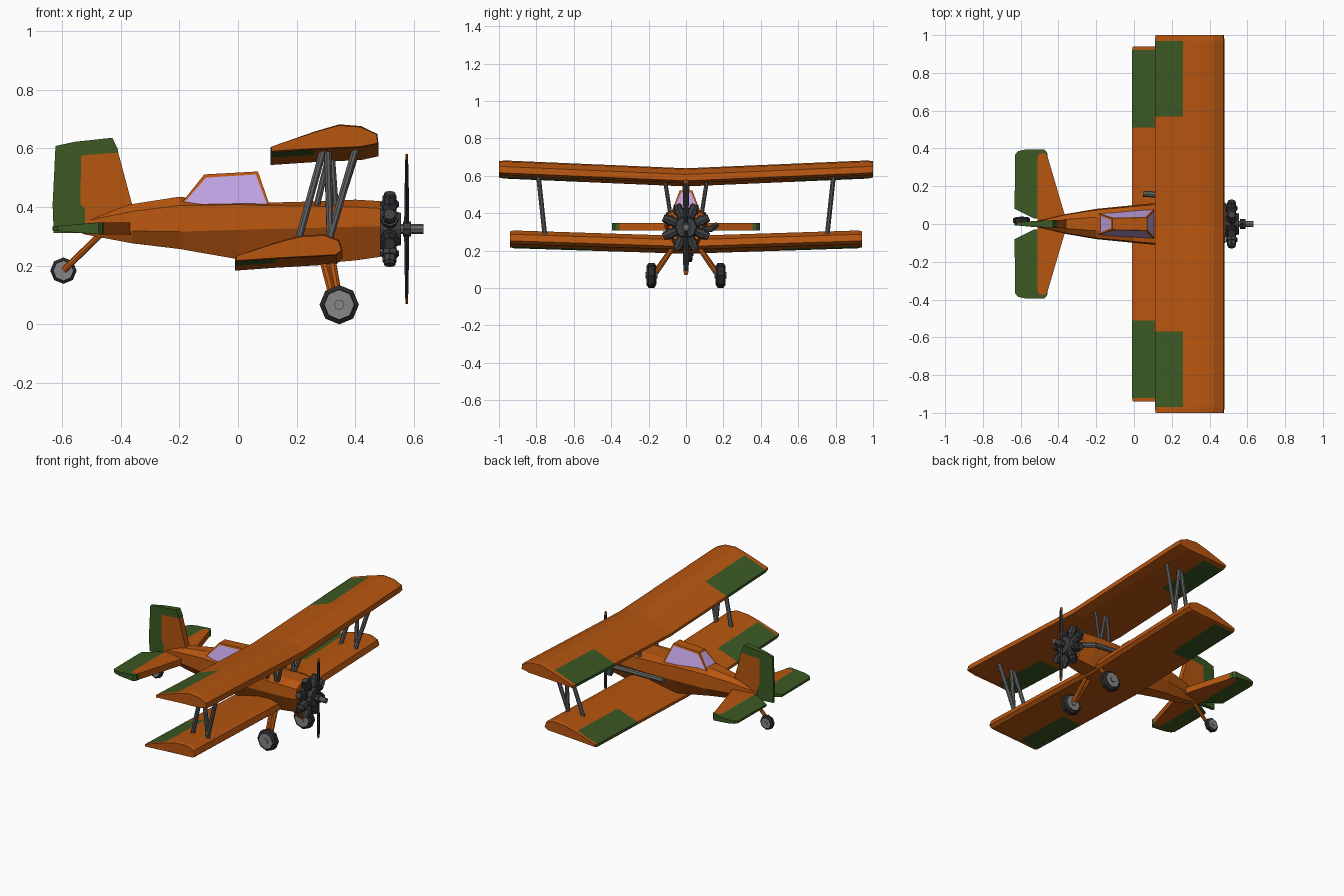
import bpy, bmesh, math
from mathutils import Vector, Matrix

if "Cube" in bpy.data.objects:
    bpy.data.objects.remove(bpy.data.objects["Cube"])

def mat(name, r, g, b):
    m = bpy.data.materials.new(name)
    m.diffuse_color = (r, g, b, 1)
    m.use_nodes = True
    m.node_tree.nodes["Principled BSDF"].inputs["Base Color"].default_value = m.diffuse_color
    return m

ORANGE = mat("orange paint", .47, .092, .005)
GREEN = mat("green paint", .044, .1, .017)
GLASS = mat("lavender glass", .52, .36, .75)
GREY = mat("strut grey", .14, .14, .145)
HUB = mat("hub grey", .24, .24, .24)
ENGINE = mat("engine dark grey", .045, .048, .052)
TYRE = mat("tyre black", .024, .024, .025)

def finish(name, bm, *mats):
    bmesh.ops.recalc_face_normals(bm, faces=bm.faces)
    me = bpy.data.meshes.new(name)
    bm.to_mesh(me)
    bm.free()
    for m in mats:
        me.materials.append(m)
    ob = bpy.data.objects.new(name, me)
    bpy.context.collection.objects.link(ob)
    return ob

def loft(rings):
    """Skin a list of closed rings and cap both ends."""
    bm = bmesh.new()
    vs = [[bm.verts.new(p) for p in r] for r in rings]
    n = len(vs[0])
    for a, b in zip(vs, vs[1:]):
        for i in range(n):
            bm.faces.new((a[i], a[(i + 1) % n], b[(i + 1) % n], b[i]))
    bm.faces.new(vs[0])
    bm.faces.new(vs[-1])
    return bm

def rod(name, a, b, r, m, sides=8, r2=None):
    a, b = Vector(a), Vector(b)
    bm = bmesh.new()
    q = (b - a).to_track_quat('Z', 'Y').to_matrix().to_4x4()
    bmesh.ops.create_cone(bm, cap_ends=True, segments=sides, radius1=r, radius2=r if r2 is None else r2,
                          depth=(b - a).length, matrix=Matrix.Translation((a + b) / 2) @ q)
    return finish(name, bm, m)

def plate(name, pts, half, place, m):
    """Flat outline with thickness half(x) either side; place maps (u, v, t) to 3D."""
    rings = [[place(u, v, s * half(u)) for u, v in pts] for s in (-1, 1)]
    return finish(name, loft(rings), m)

# wings with dihedral, rounded tips and green ailerons
def wing(name, prof, span, rise, ail_x, ail_in, ail_out):
    cx = sum(p[0] for p in prof) / len(prof)
    cz = sum(p[1] for p in prof) / len(prof)
    rings = []
    for y in (-span, -ail_out, -ail_in, 0, ail_in, ail_out, span):
        s = .9 if abs(y) == span else 1
        rings.append([(cx + (x - cx) * (.98 if s < 1 else 1), y, cz + (z - cz) * s + rise * abs(y) / span)
                      for x, z in prof])
    bm = loft(rings)
    for f in bm.faces:
        c = f.calc_center_median()
        if c.x < ail_x and ail_in < abs(c.y) < ail_out:
            f.material_index = 1
    finish(name, bm, ORANGE, GREEN)

wing("upper_wing", [(.11, .56), (.26, .615), (.345, .64), (.42, .634), (.475, .607), (.479, .573),
                    (.42, .56), (.26, .553), (.11, .543)], 1, .043, .26, .57, .97)
wing("lower_wing", [(-.01, .2), (.13, .25), (.21, .272), (.295, .278), (.345, .257), (.356, .222),
                    (.335, .205), (.13, .193), (-.01, .183)], .94, .03, .13, .51, .92)

# fuselage: x, half width, top, shoulder, middle, bottom
secs = [(-.53, .012, .355, .35, .33, .308), (-.36, .053, .41, .385, .318, .276), (-.2, .08, .435, .405, .316, .257),
        (0, .1, .415, .408, .322, .222), (.11, .11, .415, .405, .325, .213), (.3, .115, .42, .402, .33, .209),
        (.4, .112, .425, .4, .333, .218), (.485, .1, .42, .395, .333, .23)]
rings = []
for x, w, t, s, m, b in secs:
    half = [(.45 * w, t), (.93 * w, s), (w, m), (.5 * w, b)]
    rings.append([(x, y, z) for y, z in half] + [(x, -y, z) for y, z in reversed(half)])
finish("fuselage", loft(rings), ORANGE)

# canopy with inset windows
base = [(-.2, -.06, .405), (.11, -.08, .4), (.11, .08, .4), (-.2, .06, .405)]
top = [(-.115, -.03, .511), (.068, -.034, .521), (.068, .034, .521), (-.115, .03, .511)]
bm = loft([base, top])
bm.normal_update()
sides = [f for f in bm.faces if .42 < f.calc_center_median().z < .49]
bmesh.ops.recalc_face_normals(bm, faces=bm.faces)
bmesh.ops.inset_individual(bm, faces=sides, thickness=.013, depth=0)
for f in sides:
    f.material_index = 1
finish("canopy", bm, ORANGE, GLASS)

# tail fin and rudder
side = lambda u, v, t: (u, t, v)
thin = lambda u: .007 + .013 * min(1, max(0, (u + .632) / .15))
plate("tail_fin", [(-.537, .41), (-.535, .573), (-.527, .577), (-.408, .585), (-.36, .405), (-.36, .33), (-.52, .33),
                   (-.522, .395)], thin, side, ORANGE)
plate("rudder", [(-.537, .41), (-.535, .573), (-.527, .577), (-.408, .585), (-.41, .597), (-.428, .636), (-.557, .622),
                 (-.622, .608), (-.632, .407), (-.628, .312), (-.522, .312), (-.522, .395)], thin, side, GREEN)

# tailplane halves with green elevators
for s, n in ((1, "left"), (-1, "right")):
    flat = lambda u, v, t: (u, s * v, .327 + t)
    plate(n + "_tailplane", [(-.355, 0), (-.37, .06), (-.457, .355), (-.475, .375), (-.5, .372), (-.51, .355),
                             (-.51, 0)], thin, flat, ORANGE)
    plate(n + "_elevator", [(-.51, .03), (-.51, .355), (-.5, .372), (-.475, .375), (-.457, .355), (-.46, .38),
                            (-.475, .395), (-.57, .395), (-.615, .385), (-.63, .365), (-.632, .08), (-.53, .03)],
          thin, flat, GREEN)

# wheels
def wheel(name, x, y, z, r, w):
    rings = []
    for k, t in ((.78, -.5), (1, -.3), (1, .3), (.78, .5)):
        rings.append([(x + k * r * math.cos(i * math.pi / 4), y + t * w, z + k * r * math.sin(i * math.pi / 4))
                      for i in range(8)])
    finish(name + "_tyre", loft(rings), TYRE)
    rod(name + "_rim", (x, y - w * .53, z), (x, y + w * .53, z), r * .74, HUB)
    rod(name + "_cap", (x, y - w * .65, z), (x, y + w * .65, z), r * .26, HUB)

wheel("tail_wheel", -.595, .018, .183, .045, .034)
rod("tail_wheel_leg", (-.595, 0, .183), (-.47, 0, .305), .011, ORANGE)

# landing gear, wing struts
for s, n in ((1, "left"), (-1, "right")):
    wheel(n + "_wheel", .345, s * .185, .067, .067, .05)
    rod(n + "_gear_leg_front", (.345, s * .165, .075), (.318, s * .06, .23), .014, ORANGE)
    rod(n + "_gear_leg_rear", (.325, s * .165, .085), (.288, s * .06, .23), .014, ORANGE)
    for i, (x1, x2) in enumerate(((.205, .295), (.31, .405), (.315, .305))):
        rod(f"{n}_wing_strut_{i}", (x1, s * .755, .285), (x2, s * .79, .61), .013, GREY)
    for i, (x1, x2) in enumerate(((.26, .31), (.335, .4), (.335, .32))):
        rod(f"{n}_cabin_strut_{i}", (x1, s * .08, .37), (x2, s * .112, .575), .011, GREY)

# radial engine
Z = .325
rod("crankcase", (.47, 0, Z), (.555, 0, Z), .075, ENGINE, 12, .055)
for i in range(8):
    a = (i + .5) * math.pi / 4
    d = Vector((0, math.sin(a), math.cos(a)))
    c = Vector((.517, 0, Z))
    rod(f"engine_cylinder_{i}", c + d * .05, c + d * .122, .024, ENGINE)
    rod(f"engine_fin_{i}", c + d * .082, c + d * .1, .031, ENGINE)
    rod(f"engine_head_{i}", c + d * .114, c + d * .132, .02, ENGINE)

# exhaust pipe on the left side
path = [(.5, .08, .31), (.42, .135, .315), (.05, .16, .335)]
for i in (0, 1):
    rod(f"exhaust_pipe_{i}", path[i], path[i + 1], .016, GREY)

# propeller shaft and blades with painted tips
rod("propeller_shaft", (.54, 0, Z), (.632, 0, Z), .017, GREY)
rod("propeller_hub", (.562, 0, Z), (.59, 0, Z), .026, ENGINE)
for s, n in ((1, "upper"), (-1, "lower")):
    rows = [(.01, .009, .01), (.06, .008, .012), (.14, .007, .016), (.235, .005, .014), (.255, .004, .009)]
    bm = loft([[(.575 - x, 0, Z + s * r), (.575, -w, Z + s * r), (.575 + x, 0, Z + s * r), (.575, w, Z + s * r)]
               for r, x, w in rows])
    for f in bm.faces:
        f.material_index = int(abs(f.calc_center_median().z - Z) > .236)
    finish(n + "_propeller_blade", bm, TYRE, ORANGE)
